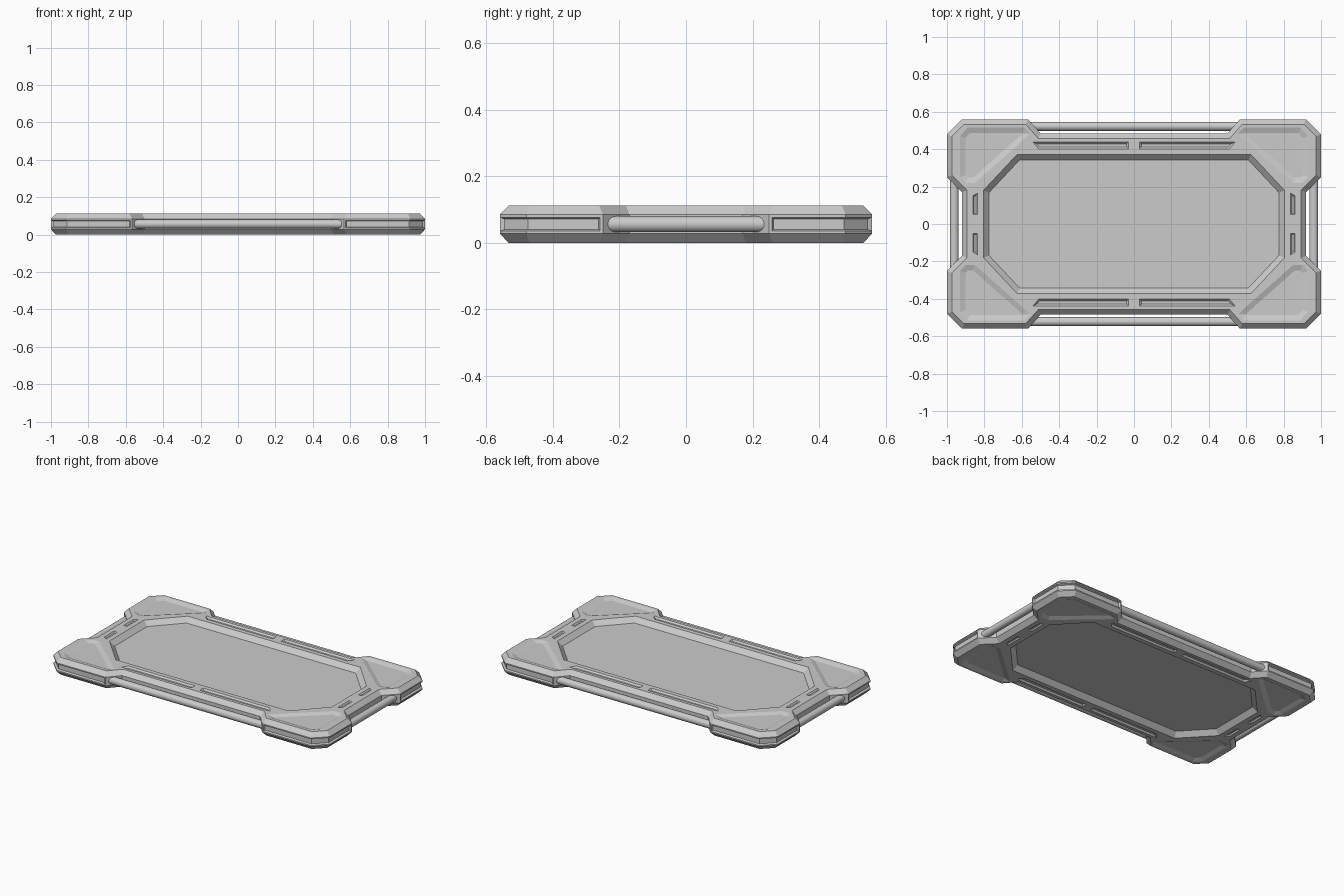
import bpy
import bmesh
from mathutils import Vector

cube = bpy.data.objects.get("Cube")
if cube:
    bpy.data.objects.remove(cube)

H = 0.113          # overall height
MID = H / 2

grey = bpy.data.materials.new("light_grey")
grey.use_nodes = True
grey.diffuse_color = (0.6, 0.6, 0.6, 1)
grey.node_tree.nodes["Principled BSDF"].inputs["Base Color"].default_value = (0.6, 0.6, 0.6, 1)


def offset(points, d):
    """Move a counter-clockwise outline inward by d with mitred corners."""
    pts = [Vector(p) for p in points]
    out = []
    for i, p in enumerate(pts):
        a = (p - pts[i - 1]).normalized()
        b = (pts[(i + 1) % len(pts)] - p).normalized()
        na, nb = Vector((-a.y, a.x)), Vector((-b.y, b.x))
        out.append(p + (na + nb) * d / (1 + na.dot(nb)))
    return out


def four_way(quarter):
    """Mirror a quarter outline into a closed one."""
    half = quarter + [(-x, y) for x, y in reversed(quarter)]
    return half + [(x, -y) for x, y in reversed(half)]


def loft(bm, loops):
    """Join stacked (outline, z) loops into a closed solid."""
    rings = [[bm.verts.new((p[0], p[1], z)) for p in pts] for pts, z in loops]
    n = len(rings[0])
    for low, high in zip(rings, rings[1:]):
        for i in range(n):
            j = (i + 1) % n
            bm.faces.new((low[i], low[j], high[j], high[i]))
    bm.faces.new(rings[0][::-1])
    bm.faces.new(rings[-1])


def make_object(name, bm):
    bmesh.ops.recalc_face_normals(bm, faces=bm.faces)
    mesh = bpy.data.meshes.new(name)
    bm.to_mesh(mesh)
    bm.free()
    mesh.materials.append(grey)
    obj = bpy.data.objects.new(name, mesh)
    bpy.context.collection.objects.link(obj)
    return obj


# Frame body with chamfered rims and thick corner blocks
outline = four_way([(0.92, 0.17), (1, 0.25), (1, 0.48), (0.92, 0.56), (0.567, 0.56), (0.5, 0.485)])
rim = offset(outline, 0.027)
bm = bmesh.new()
loft(bm, [(rim, 0), (outline, 0.028), (outline, H - 0.028), (rim, H)])
bmesh.ops.recalc_face_normals(bm, faces=bm.faces)

# Groove wrapped around the sides of each corner block
band = []
for f in bm.faces:
    c = f.calc_center_median()
    if abs(f.normal.z) < 0.1 and abs(c.x) > 0.7 and abs(c.y) > 0.3:
        band.append(f)
for width, depth in ((0.008, 0), (0.005, -0.012)):
    bmesh.ops.inset_region(bm, faces=band, thickness=width, depth=depth,
                           use_even_offset=True, use_boundary=True)
frame = make_object("frame", bm)

# Cutters: bevelled window and shallow pockets on both sides
window = four_way([(0.775, 0.168), (0.612, 0.342)])
E = 0.004
bm = bmesh.new()
loft(bm, [(offset(window, -0.03 - E), -E), (window, 0.03),
          (window, H - 0.03), (offset(window, -0.03 - E), H + E)])

pockets = [
    # outline, depth, wall width
    ([(0.93, 0.25), (0.93, 0.47), (0.89, 0.515), (0.585, 0.515), (0.555, 0.485),
      (0.585, 0.455), (0.85, 0.22), (0.90, 0.22)], 0.01, 0.028),
    ([(0.03, 0.402), (0.51, 0.402), (0.54, 0.438), (0.03, 0.438)], 0.01, 0.01),
    ([(0.838, 0.05), (0.862, 0.05), (0.862, 0.15), (0.838, 0.165)], 0.008, 0.007),
]
for pts, depth, wall in pockets:
    # the first pocket runs the other way round at its diagonal, so order it consistently
    area = sum(a[0] * b[1] - b[0] * a[1] for a, b in zip(pts, pts[1:] + pts[:1]))
    pts = pts if area > 0 else pts[::-1]
    floor = offset(pts, wall)
    mouth = offset(pts, -wall * E / depth)
    for sx in (1, -1):
        for sy in (1, -1):
            def flip(loop):
                return [(p[0] * sx, p[1] * sy) for p in loop]
            loft(bm, [(flip(floor), H - depth), (flip(mouth), H + E)])
            loft(bm, [(flip(mouth), -E), (flip(floor), depth)])
cutter = make_object("pocket_cutter", bm)
cutter.hide_render = True

cut = frame.modifiers.new("pockets", "BOOLEAN")
cut.operation = "DIFFERENCE"
cut.solver = "EXACT"
cut.object = cutter
bpy.context.view_layer.update()
graph = bpy.context.evaluated_depsgraph_get()
carved = bpy.data.meshes.new_from_object(frame.evaluated_get(graph))
frame.modifiers.clear()
frame.data = carved
bpy.data.objects.remove(cutter)

# Recessed centre panel
bm = bmesh.new()
panel = offset(window, -0.01)
loft(bm, [(panel, 0.03), (panel, H - 0.03)])
make_object("panel", bm)


# Round rails between the corner blocks
def rail(name, location, length, rotation):
    bpy.ops.mesh.primitive_cylinder_add(vertices=24, radius=0.024, depth=length,
                                        location=location, rotation=rotation)
    obj = bpy.context.object
    obj.name = name
    obj.data.materials.append(grey)
    bpy.ops.object.shade_smooth_by_angle()


QUARTER = 1.5708
for side, label in ((-1, "front"), (1, "back")):
    rail(label + "_rail", (0, side * 0.522, MID), 1.2, (0, QUARTER, 0))
for side, label in ((-1, "right"), (1, "left")):
    rail(label + "_rail", (side * 0.961, 0, MID), 0.52, (QUARTER, 0, 0))
